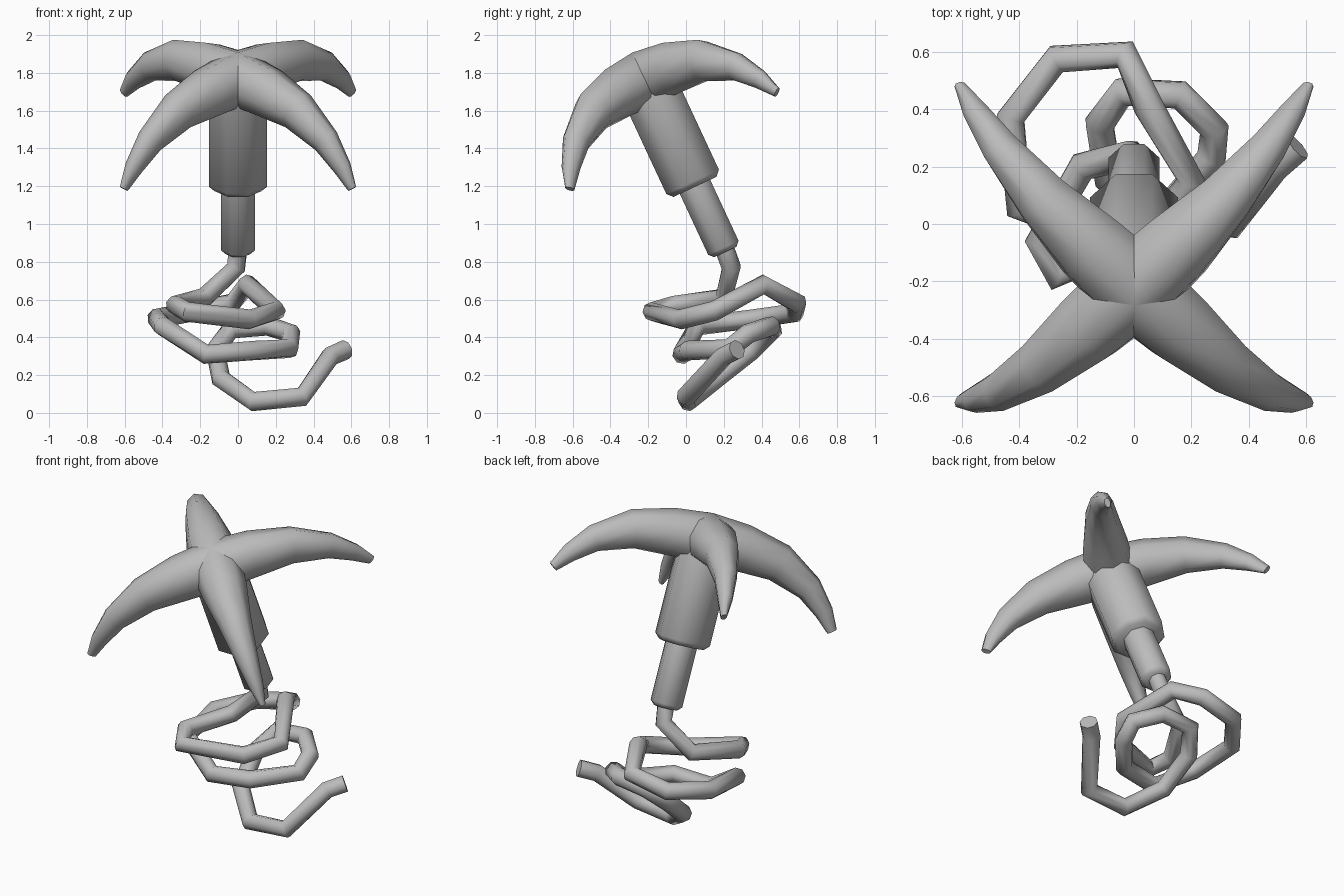
import bpy, bmesh
from math import sin, cos, pi, radians, atan2
from mathutils import Matrix, Vector

cube = bpy.data.objects.get("Cube")
if cube:
    bpy.data.objects.remove(cube, do_unlink=True)

grey = bpy.data.materials.new("plain_grey")
grey.use_nodes = True
grey.diffuse_color = (0.5, 0.5, 0.5, 1)
grey.node_tree.nodes["Principled BSDF"].inputs["Base Color"].default_value = (0.5, 0.5, 0.5, 1)

SIDES = 8
# Leaning frame shared by the hook head and the handle
LEAN = Matrix.Translation((0, -0.058, 1.423)) @ Matrix.Rotation(radians(25), 4, 'X')


def finish(obj, angle):
    """Give an object its material and smooth shading."""
    obj.data.materials.clear()
    obj.data.materials.append(grey)
    bpy.ops.object.select_all(action='DESELECT')
    obj.select_set(True)
    bpy.context.view_layer.objects.active = obj
    bpy.ops.object.shade_smooth_by_angle(angle=radians(angle))


def loft(name, rings, matrix, angle):
    """Skin a row of point rings and cap both ends."""
    bm = bmesh.new()
    rows = [[bm.verts.new(p) for p in ring] for ring in rings]
    for a, b in zip(rows, rows[1:]):
        for i in range(SIDES):
            j = (i + 1) % SIDES
            bm.faces.new((a[i], a[j], b[j], b[i]))
    bm.faces.new(rows[0])
    bm.faces.new(rows[-1])
    bmesh.ops.recalc_face_normals(bm, faces=bm.faces)
    mesh = bpy.data.meshes.new(name)
    bm.to_mesh(mesh)
    bm.free()
    obj = bpy.data.objects.new(name, mesh)
    obj.matrix_world = matrix
    bpy.context.collection.objects.link(obj)
    finish(obj, angle)
    return obj


# Hook head: two tapered bars crossing, each curving down to two tips
# Half of a bar: reach, height, half width, half thickness
half = [(0, .385, .15, .15), (.22, .375, .135, .14), (.45, .34, .10, .115),
        (.66, .235, .068, .08), (.78, .12, .045, .055), (.855, .02, .018, .03)]
bar = [(-r, u, w, h) for r, u, w, h in reversed(half[1:])] + half


def bar_rings():
    rings = []
    for k, (r, u, w, h) in enumerate(bar):
        p, q = bar[max(k - 1, 0)], bar[min(k + 1, len(bar) - 1)]
        slope = atan2(q[1] - p[1], q[0] - p[0])
        ring = []
        for i in range(SIDES):
            a = 2 * pi * i / SIDES
            up = h * cos(a)
            ring.append((r - up * sin(slope), w * sin(a), u + up * cos(slope)))
        rings.append(ring)
    return rings


for name, turn in (("hook_bar_a", 45), ("hook_bar_b", 135)):
    loft(name, bar_rings(), LEAN @ Matrix.Rotation(radians(turn), 4, 'Z'), 60)


# Handle: a thick sleeve and a thin rod with bevelled lower ends
def shaft(name, radius, top, bottom, bevel):
    profile = [(radius, top), (radius, bottom + bevel), (radius - bevel, bottom)]
    rings = [[(r * cos(pi * (2 * i + 1) / SIDES), r * sin(pi * (2 * i + 1) / SIDES), z)
              for i in range(SIDES)] for r, z in profile]
    loft(name, rings, LEAN, 50)


shaft("handle_sleeve", .166, .36, -.25, .03)
shaft("handle_rod", .096, -.2, -.63, .025)

# Rope: loose coil falling from the rod to the ground
path = [(0, .2, .88), (-.01, .24, .77), (-.18, .2, .61), (-.33, -.06, .57),
        (-.27, -.18, .535), (.06, -.03, .495), (.2, .15, .54), (.05, .41, .68),
        (-.03, .59, .58), (-.27, .575, .53), (-.43, .37, .5), (-.4, .06, .46),
        (-.17, -.02, .31), (.08, .01, .33), (.27, .23, .34), (.28, .33, .42),
        (.16, .45, .46), (-.04, .46, .44), (-.12, .35, .33), (-.09, .16, .18),
        (.08, .01, .06), (.34, 0, .085), (.49, .2, .3), (.57, .27, .335)]
curve = bpy.data.curves.new("rope", 'CURVE')
curve.dimensions = '3D'
curve.bevel_depth = .053
curve.bevel_resolution = 2
curve.use_fill_caps = True
spline = curve.splines.new('POLY')
spline.points.add(len(path) - 1)
for point, co in zip(spline.points, path):
    point.co = (*co, 1)
rope = bpy.data.objects.new("rope", curve)
bpy.context.collection.objects.link(rope)
bpy.ops.object.select_all(action='DESELECT')
rope.select_set(True)
bpy.context.view_layer.objects.active = rope
bpy.ops.object.convert(target='MESH')
finish(bpy.context.view_layer.objects.active, 60)
